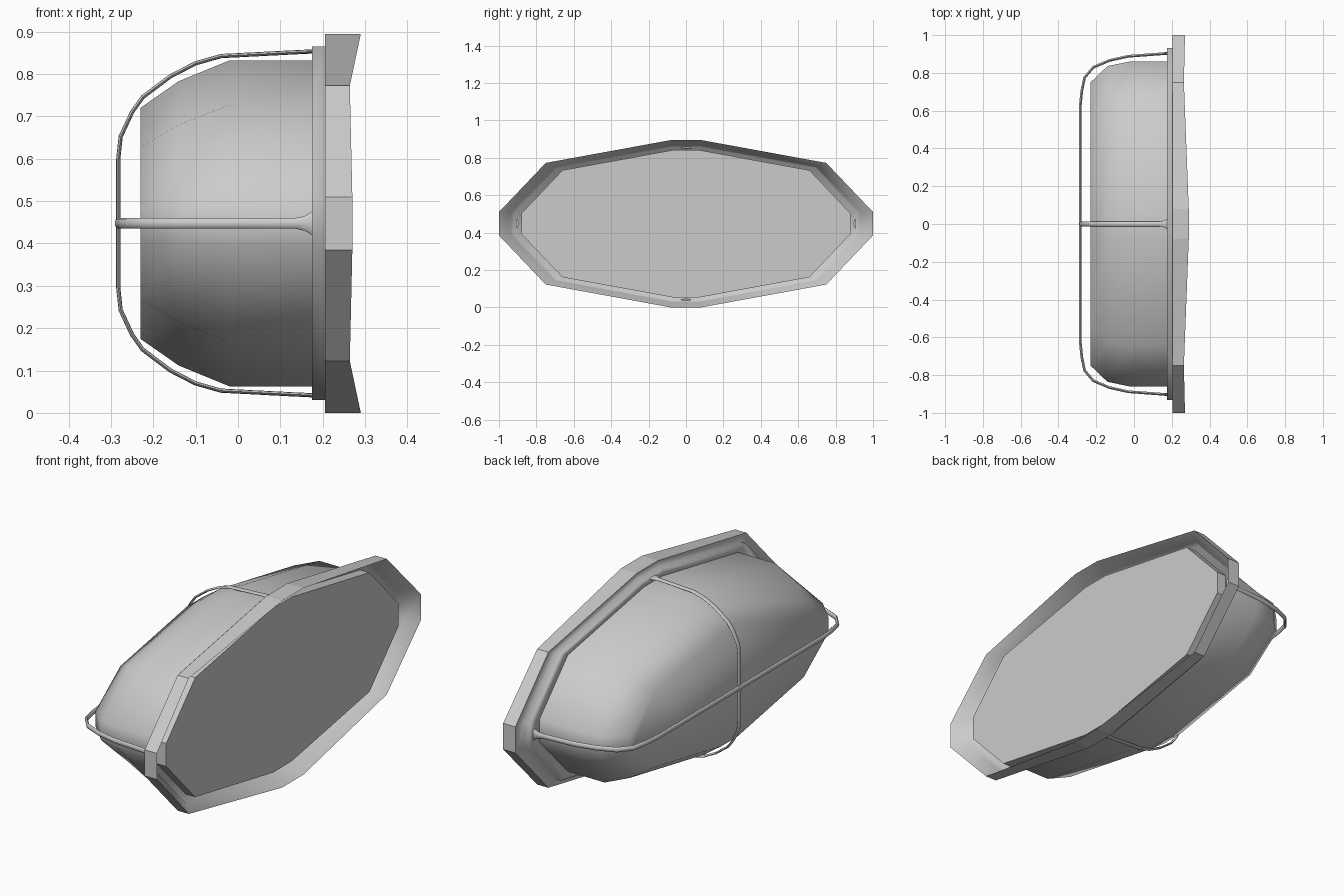
import bpy, bmesh, math
from mathutils import Vector

if "Cube" in bpy.data.objects:
    bpy.data.objects.remove(bpy.data.objects["Cube"], do_unlink=True)

MID_Z = 0.4475  # height of the centre line

grey = bpy.data.materials.new("light_grey")
grey.use_nodes = True
grey.diffuse_color = (0.6, 0.6, 0.6, 1)
grey.node_tree.nodes["Principled BSDF"].inputs["Base Color"].default_value = (0.6, 0.6, 0.6, 1)

# Quarter of the twelve-sided outline
QUARTER = [(1.0, 0.0625), (0.75, 0.325), (0.08, MID_Z)]


def section(x, sy, sz=None, shoulder=1):
    """Scaled outline at depth x (one depth, or one per quarter point)."""
    xs = x if isinstance(x, tuple) else (x, x, x)
    sz = sy if sz is None else sz
    q = [(d, y * sy, z * sz * f) for d, (y, z), f in zip(xs, QUARTER, (1, shoulder, 1))]
    half = q + [(d, -y, z) for d, y, z in reversed(q)]
    ring = half + [(d, y, -z) for d, y, z in reversed(half)]
    return [(d, y, MID_Z + z) for d, y, z in ring]


def loft(name, rings, capped=True, smooth=None):
    """Skin a row of rings, with both ends filled when capped."""
    bm = bmesh.new()
    rows = [[bm.verts.new(p) for p in r] for r in rings]
    n = len(rows[0])
    for a, b in zip(rows, rows[1:]):
        for i in range(n):
            j = (i + 1) % n
            bm.faces.new((a[i], a[j], b[j], b[i]))
    if capped:
        bm.faces.new(rows[0])
        bm.faces.new(rows[-1])
    bmesh.ops.recalc_face_normals(bm, faces=bm.faces)
    mesh = bpy.data.meshes.new(name)
    bm.to_mesh(mesh)
    bm.free()
    mesh.materials.append(grey)
    obj = bpy.data.objects.new(name, mesh)
    bpy.context.collection.objects.link(obj)
    if smooth:
        bpy.ops.object.select_all(action='DESELECT')
        bpy.context.view_layer.objects.active = obj
        obj.select_set(True)
        bpy.ops.object.shade_smooth_by_angle(angle=math.radians(smooth))


# Rounded lamp cover
loft("cover", [section(0.18, 0.86), section(-0.02, 0.86),
               section(-0.14, 0.836, 0.75, 0.955), section(-0.23, 0.75, 0.61, 0.91)], smooth=60)

# Flat outer band of the mounting frame, deeper at top and bottom
LIP = section((0.27, 0.264, 0.29), 1.0)
loft("frame_band", [section(0.205, 1.0), LIP], capped=False)

# Softly shaded stepped rim and inner bowl of the frame
loft("frame_rim", [section(0.205, 1.0), section(0.205, 0.932), section(0.175, 0.932),
                   section(0.175, 0.85), section(0.186, 0.85), section(0.186, 0.918),
                   section(0.215, 0.937), LIP], capped=False, smooth=180)

# Raised flat back plate
loft("back_plate", [section(0.18, 0.88), section(0.235, 0.88)])


def guard_wire(name, half_path, to_world, thick):
    """Sweep a flattened oval along a symmetrical path of (depth, offset)."""
    path = half_path + [(d, -o) for d, o in reversed(half_path)]
    last = len(path) - 1
    rings = []
    for i, (d, o) in enumerate(path):
        tangent = Vector(path[min(i + 1, last)]) - Vector(path[max(i - 1, 0)])
        tangent.normalize()
        side = Vector((tangent.y, -tangent.x))
        # the feet spread out where they meet the rim
        end = min(i, last - i)
        flare = (2.2, 2.2, 1.4)[end] if end < 3 else 1
        ring = []
        for k in range(8):
            a = math.tau * k / 8
            p = Vector((d, o)) + side * thick * math.cos(a)
            ring.append(to_world(p.x, p.y, 0.0125 * flare * math.sin(a)))
        rings.append(ring)
    loft(name, rings, smooth=60)


# Crossed guard wires
guard_wire("upright_guard_wire",
           [(0.195, 0.406), (0.174, 0.406), (0.158, 0.405), (0.135, 0.404), (-0.04, 0.395),
            (-0.1, 0.378), (-0.16, 0.347), (-0.225, 0.298), (-0.25, 0.263),
            (-0.277, 0.205), (-0.283, 0.15)],
           lambda d, o, w: (d, w, MID_Z + o), 0.005)
guard_wire("level_guard_wire",
           [(0.195, 0.903), (0.174, 0.903), (0.158, 0.902), (0.135, 0.9), (-0.03, 0.888),
            (-0.13, 0.866), (-0.215, 0.83), (-0.262, 0.775), (-0.277, 0.7), (-0.284, 0.63)],
           lambda d, o, w: (d, o, MID_Z + w), 0.007)
